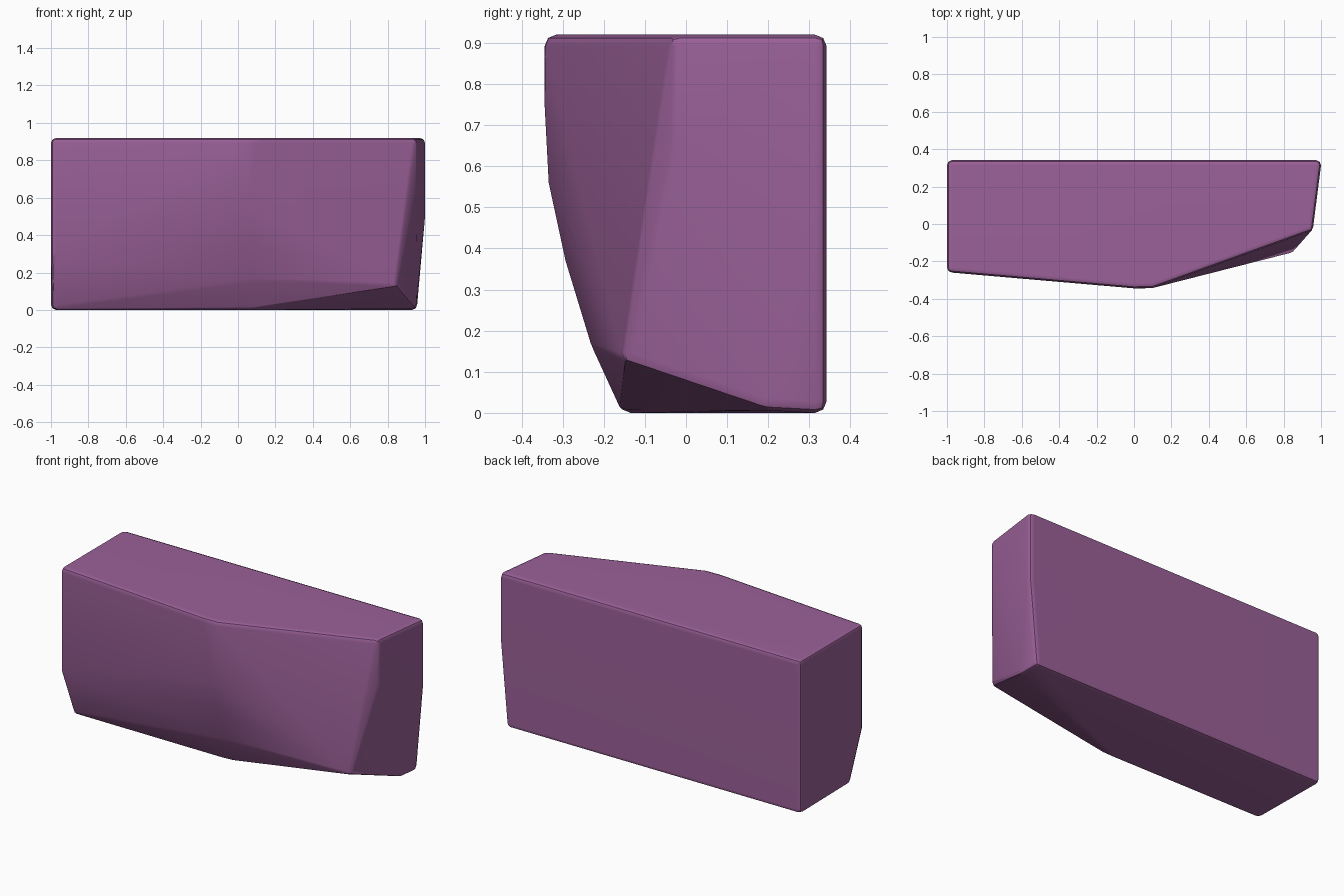
import bpy, bmesh, math
from itertools import product
from mathutils import Vector

if "Cube" in bpy.data.objects:
    bpy.data.objects.remove(bpy.data.objects["Cube"])

R = 0.028  # edge rounding radius

# Key corners of the block, inset by the rounding radius
top = [(-.972, .314), (.972, .314), (.93, -.015), (.1, -.314), (0, -.316), (-.972, -.232)]
corners = [(x, y, .892) for x, y in top]
corners += [
    (.972, .314, .5), (.93, -.015, .65),                           # right end
    (.93, .314, .028), (.925, .2, .034), (.83, -.128, .145),       # right end, low
    (.05, -.316, .75), (.05, -.306, .56), (.08, -.265, .37),       # bulging front
    (.08, -.204, .17), (.08, -.142, .035), (0, -.135, .028),
    (-.972, -.232, .3), (-.965, -.13, .028), (-.972, .314, .028),  # left end
]

# Rounded hull: a small ball at every corner, wrapped together
dirs = [Vector(d).normalized() for d in product((-1, 0, 1), repeat=3) if any(d)]
bm = bmesh.new()
for c in corners:
    for d in dirs:
        bm.verts.new(Vector(c) + d * R)
hull = bmesh.ops.convex_hull(bm, input=bm.verts[:])
bmesh.ops.delete(bm, geom=[v for v in bm.verts if not v.link_faces], context='VERTS')
bmesh.ops.remove_doubles(bm, verts=bm.verts[:], dist=.002)
bmesh.ops.dissolve_limit(bm, angle_limit=math.radians(1.5), verts=bm.verts[:], edges=bm.edges[:])
bmesh.ops.recalc_face_normals(bm, faces=bm.faces[:])
mesh = bpy.data.meshes.new("faceted_block")
bm.to_mesh(mesh)
bm.free()
block = bpy.data.objects.new("faceted_block", mesh)
bpy.context.collection.objects.link(block)

# Purple finish
mat = bpy.data.materials.new("purple")
mat.diffuse_color = (.33, .12, .32, 1)
mat.use_nodes = True
mat.node_tree.nodes["Principled BSDF"].inputs["Base Color"].default_value = mat.diffuse_color
mesh.materials.append(mat)

# Soft shading across gentle facets
bpy.context.view_layer.objects.active = block
block.select_set(True)
bpy.ops.object.shade_smooth_by_angle(angle=math.radians(30))
weighted = block.modifiers.new("weighted", 'WEIGHTED_NORMAL')
weighted.keep_sharp = True
